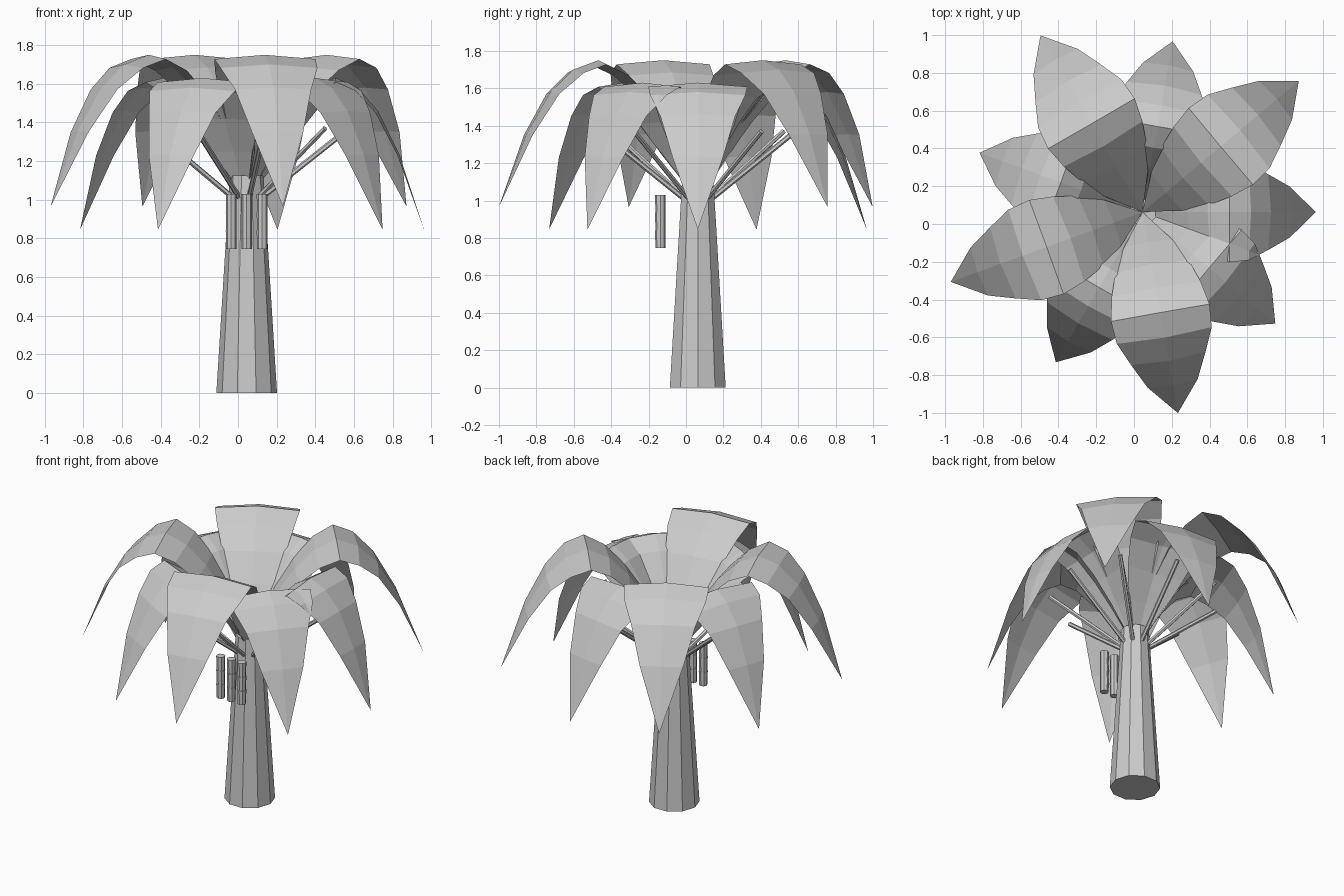
import bpy, bmesh, math
from mathutils import Vector, Matrix

if "Cube" in bpy.data.objects:
    bpy.data.objects.remove(bpy.data.objects["Cube"])

AXIS = Vector((0.045, 0.063, 0))

grey = bpy.data.materials.new("plain_grey")
grey.use_nodes = True
grey.diffuse_color = (0.6, 0.6, 0.6, 1)
grey.node_tree.nodes["Principled BSDF"].inputs["Base Color"].default_value = (0.6, 0.6, 0.6, 1)


def finish(name, bm):
    mesh = bpy.data.meshes.new(name)
    bm.to_mesh(mesh)
    bm.free()
    mesh.materials.append(grey)
    obj = bpy.data.objects.new(name, mesh)
    bpy.context.collection.objects.link(obj)
    return obj


def add_tube(bm, start, end, r1, r2, sides):
    """Straight tapered cylinder between two points."""
    start, end = Vector(start), Vector(end)
    axis = end - start
    if axis.xy.length > 0:
        turn = axis.to_track_quat('Z', 'Y').to_matrix().to_4x4()
    else:
        turn = Matrix.Rotation(math.pi / 2, 4, 'Z')
    bmesh.ops.create_cone(bm, cap_ends=True, segments=sides, radius1=r1, radius2=r2,
                          depth=axis.length,
                          matrix=Matrix.Translation((start + end) / 2) @ turn)


def tube(name, *args):
    bm = bmesh.new()
    add_tube(bm, *args)
    return finish(name, bm)


def frond(name, angle, profile, widths, columns=2, droop=0.022):
    """Folded leaf: a midrib profile (distance, height) swept to its half widths."""
    out = Vector((math.cos(angle), math.sin(angle), 0))
    side = Vector((-out.y, out.x, 0))
    bm = bmesh.new()
    rows = []
    for i, ((r, z), w) in enumerate(zip(profile, widths)):
        before = profile[max(i - 1, 0)]
        after = profile[min(i + 1, len(profile) - 1)]
        dr, dz = after[0] - before[0], after[1] - before[1]
        normal = (Vector((0, 0, dr)) - out * dz).normalized()
        row = []
        for c in range(columns + 1):
            t = 2 * c / columns - 1
            sag = droop * t * t * w / max(widths)
            p = AXIS + out * r + Vector((0, 0, z)) + side * (t * w) - normal * sag
            row.append(bm.verts.new(p))
        rows.append(row)
    for a, b in zip(rows, rows[1:]):
        for c in range(columns):
            bm.faces.new((a[c], b[c], b[c + 1], a[c + 1]))
    bmesh.ops.remove_doubles(bm, verts=bm.verts, dist=0.0005)
    return finish(name, bm)


# Trunk
tube("trunk", AXIS, AXIS + Vector((0, 0, 1.125)), 0.157, 0.087, 10)

# Fronds, alternating high and low around the crown
half_widths = [0, 0.13, 0.197, 0.24, 0.265, 0.255, 0.2, 0.135, 0]
high = [(0, 1.12), (0.16, 1.39), (0.28, 1.56), (0.405, 1.685), (0.54, 1.75),
        (0.675, 1.70), (0.80, 1.58), (0.93, 1.355), (1.08, 0.965)]
low = [(0, 1.0), (0.136, 1.25), (0.24, 1.42), (0.345, 1.56), (0.46, 1.63),
       (0.575, 1.58), (0.68, 1.46), (0.79, 1.235), (0.918, 0.845)]
for i in range(9):
    a = math.radians(40 * i)
    frond(f"frond_{i + 1}", a, high if i % 2 else low, half_widths)
    # Bare stalk below each frond
    d = Vector((math.cos(a), math.sin(a), 0))
    tube(f"stalk_{i + 1}", AXIS + d * 0.05 + Vector((0, 0, 0.99)),
         AXIS + d * 0.53 + Vector((0, 0, 1.37)), 0.014, 0.014, 6)

# Hanging fruit, each a stack of three segments
for i in range(3):
    x = AXIS.x + 0.08 * (i - 1)
    bm = bmesh.new()
    for k in range(3):
        z = 0.745 + 0.095 * k
        add_tube(bm, (x, -0.137, z), (x, -0.137, z + 0.095), 0.0265, 0.0285, 8)
    finish(f"fruit_{i + 1}", bm)
